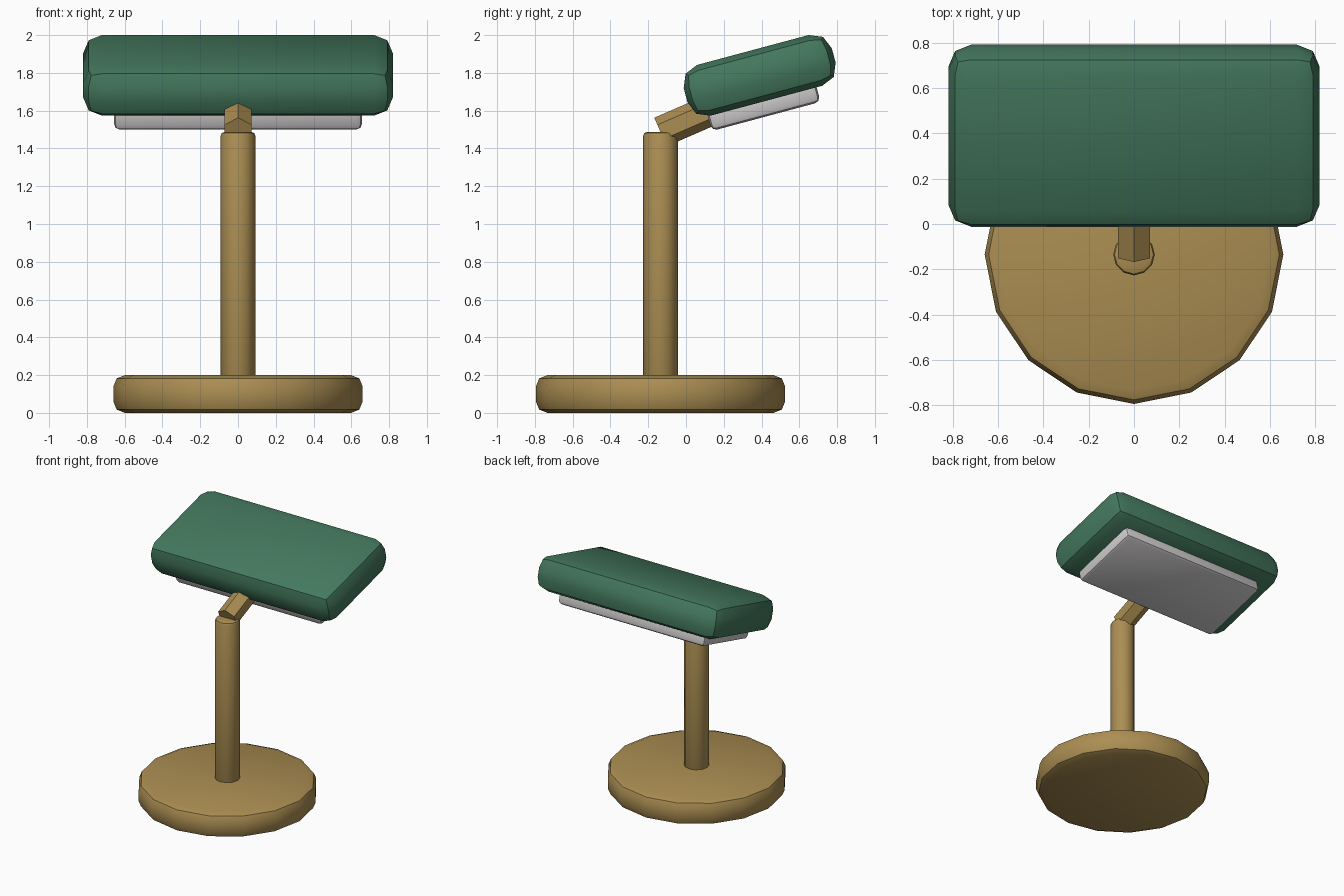
import bpy
from math import radians, sin, cos
from mathutils import Vector

cube = bpy.data.objects.get("Cube")
if cube:
    bpy.data.objects.remove(cube, do_unlink=True)


def make_material(name, rgb):
    mat = bpy.data.materials.new(name)
    mat.use_nodes = True
    mat.diffuse_color = (*rgb, 1)
    bsdf = mat.node_tree.nodes["Principled BSDF"]
    bsdf.inputs["Base Color"].default_value = (*rgb, 1)
    bsdf.inputs["Roughness"].default_value = 0.7
    return mat


brass = make_material("brass", (0.41, 0.27, 0.085))
green = make_material("shade green", (0.058, 0.19, 0.112))
pale = make_material("pale grey", (0.62, 0.60, 0.61))


def finish(name, mat, bevel):
    """Name the active part, round its sharp rims and smooth the shallow edges."""
    obj = bpy.context.object
    obj.name = obj.data.name = name
    bpy.ops.object.transform_apply(location=False, rotation=False, scale=True)
    if bevel:
        mod = obj.modifiers.new("Rounded rim", "BEVEL")
        mod.width, mod.segments = bevel, 2
        mod.limit_method, mod.angle_limit = "ANGLE", radians(50)
        bpy.ops.object.modifier_apply(modifier=mod.name)
    obj.data.materials.clear()
    obj.data.materials.append(mat)
    bpy.ops.object.shade_smooth_by_angle(angle=radians(40))
    return obj


def cylinder(name, mat, sides, radius, start, length, lean=0, bevel=0):
    """Cylinder growing from start, leaning from vertical towards +y."""
    axis = Vector((0, sin(lean), cos(lean)))
    bpy.ops.mesh.primitive_cylinder_add(
        vertices=sides, radius=radius, depth=length,
        location=Vector(start) + axis * length / 2, rotation=(-lean, 0, 0))
    return finish(name, mat, bevel)


def tilted_box(name, mat, pivot, offset, size, tilt, bevel):
    """Box tilted about x, offset from the pivot in tilted axes."""
    oy, oz = offset
    shift = Vector((0, cos(tilt) * oy - sin(tilt) * oz,
                    sin(tilt) * oy + cos(tilt) * oz))
    bpy.ops.mesh.primitive_cube_add(
        size=1, location=Vector(pivot) + shift, rotation=(tilt, 0, 0))
    bpy.context.object.scale = size
    return finish(name, mat, bevel)


STEM_Y = -0.135
TILT = radians(15)
HEAD = (0, 0.39, 1.787)

# Foot and upright
cylinder("base", brass, 16, 0.66, (0, STEM_Y, 0), 0.2, bevel=0.06)
cylinder("stem", brass, 12, 0.092, (0, STEM_Y, 0.15), 1.337, bevel=0.02)

# Hexagonal arm from the stem top into the head
cylinder("arm", brass, 6, 0.0825, (0, STEM_Y, 1.487), 0.36, lean=radians(66.5))

# Shade and the light panel below it
tilted_box("shade", green, HEAD, (0, 0), (1.64, 0.812, 0.278), TILT, 0.1)
tilted_box("light_panel", pale, HEAD, (-0.023, -0.149), (1.312, 0.596, 0.14), TILT, 0.03)
